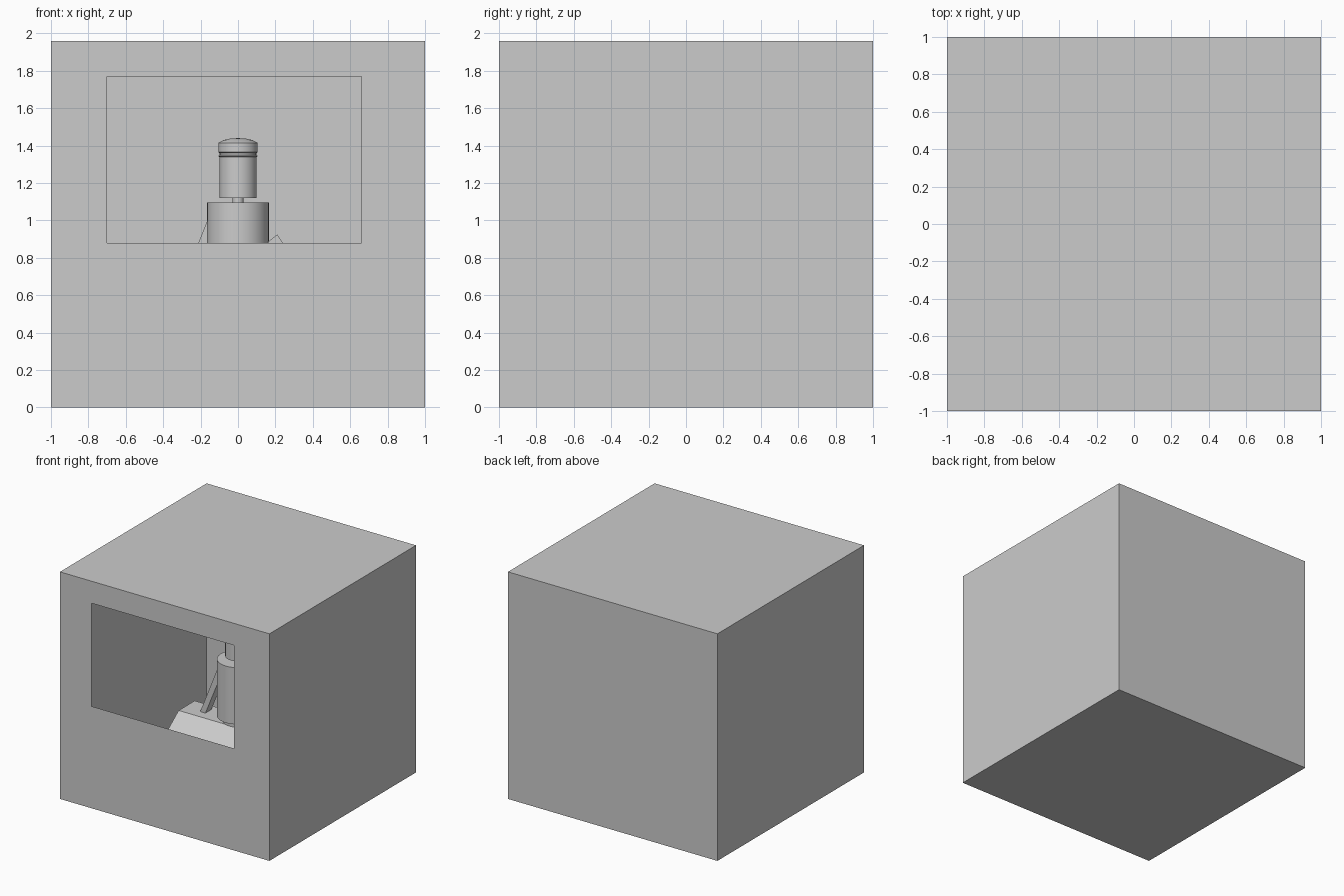
import bpy, bmesh, math
from mathutils import Matrix, Vector

if "Cube" in bpy.data.objects:
    bpy.data.objects.remove(bpy.data.objects["Cube"])

def finish(name, bm, smooth=False):
    bmesh.ops.recalc_face_normals(bm, faces=bm.faces)
    me = bpy.data.meshes.new(name)
    bm.to_mesh(me)
    bm.free()
    ob = bpy.data.objects.new(name, me)
    bpy.context.collection.objects.link(ob)
    if smooth:
        bpy.ops.object.select_all(action='DESELECT')
        ob.select_set(True)
        bpy.context.view_layer.objects.active = ob
        bpy.ops.object.shade_smooth_by_angle(angle=math.radians(30))
    return ob

def lathe(name, profile, steps=32):
    """Spin an (r, z) profile about the vertical axis."""
    bm = bmesh.new()
    vs = [bm.verts.new((r, 0, z)) for r, z in profile]
    es = [bm.edges.new(p) for p in zip(vs, vs[1:])]
    bmesh.ops.spin(bm, geom=vs + es, cent=(0, 0, 0), axis=(0, 0, 1),
                   angle=2 * math.pi, steps=steps)
    bmesh.ops.remove_doubles(bm, verts=bm.verts, dist=1e-4)
    return finish(name, bm, True)

def prism(name, outline, axis, a, b):
    """Extrude a 2D outline (with z as second coordinate) along x or y."""
    bm = bmesh.new()
    pt = (lambda p: (a, p[0], p[1])) if axis == 'x' else (lambda p: (p[0], a, p[1]))
    face = bm.faces.new([bm.verts.new(pt(p)) for p in outline])
    new = bmesh.ops.extrude_face_region(bm, geom=[face])['geom']
    move = Vector((b - a, 0, 0)) if axis == 'x' else Vector((0, b - a, 0))
    bmesh.ops.translate(bm, vec=move,
                        verts=[g for g in new if isinstance(g, bmesh.types.BMVert)])
    return finish(name, bm)

# Thin-walled room: closed box whose front wall has a window opening
H = 1.96
bm = bmesh.new()
bmesh.ops.create_cube(bm, size=2, matrix=Matrix.Translation((0, 0, H / 2)) @ Matrix.Diagonal((1, 1, H / 2, 1)))
front = min(bm.faces, key=lambda f: f.calc_center_median().y)
outer = sorted(front.verts, key=lambda v: math.atan2(v.co.z - H / 2, v.co.x))
bmesh.ops.delete(bm, geom=[front], context='FACES_ONLY')
inner = [bm.verts.new((x, -1, z)) for x, z in
         ((-0.70, 0.88), (0.66, 0.88), (0.66, 1.77), (-0.70, 1.77))]
for i in range(4):
    j = (i + 1) % 4
    bm.faces.new((outer[i], outer[j], inner[j], inner[i]))
finish("room_shell", bm)

# Sloped plinth running across the room
prism("plinth", [(-0.85, 0), (-0.11, 0.56), (0.11, 0.56), (0.85, 0)], 'x', -0.49, 0.49)

# Foot, lower drum, neck and upper canister
lathe("foot", [(0, 0.56), (0.12, 0.56), (0.12, 0.61), (0, 0.61)])
lathe("drum", [(0, 0.605), (0.165, 0.605), (0.165, 1.095), (0, 1.095)])
lathe("neck", [(0, 1.09), (0.03, 1.09), (0.03, 1.13), (0, 1.13)], 16)
lathe("canister", [(0, 1.12), (0.1, 1.12), (0.1, 1.34), (0.105, 1.345), (0.098, 1.35),
                   (0.098, 1.36), (0.105, 1.365), (0.105, 1.415), (0.075, 1.43),
                   (0.04, 1.438), (0, 1.44)])

# Leaning struts either side of the drum
prism("left_strut", [(-0.34, 0.56), (-0.29, 0.56), (-0.12, 0.98), (-0.16, 1.01)], 'y', -0.03, 0.05)
prism("right_strut", [(0.45, 0.56), (0.39, 0.56), (0.16, 0.885), (0.21, 0.925)], 'y', -0.04, 0.04)
